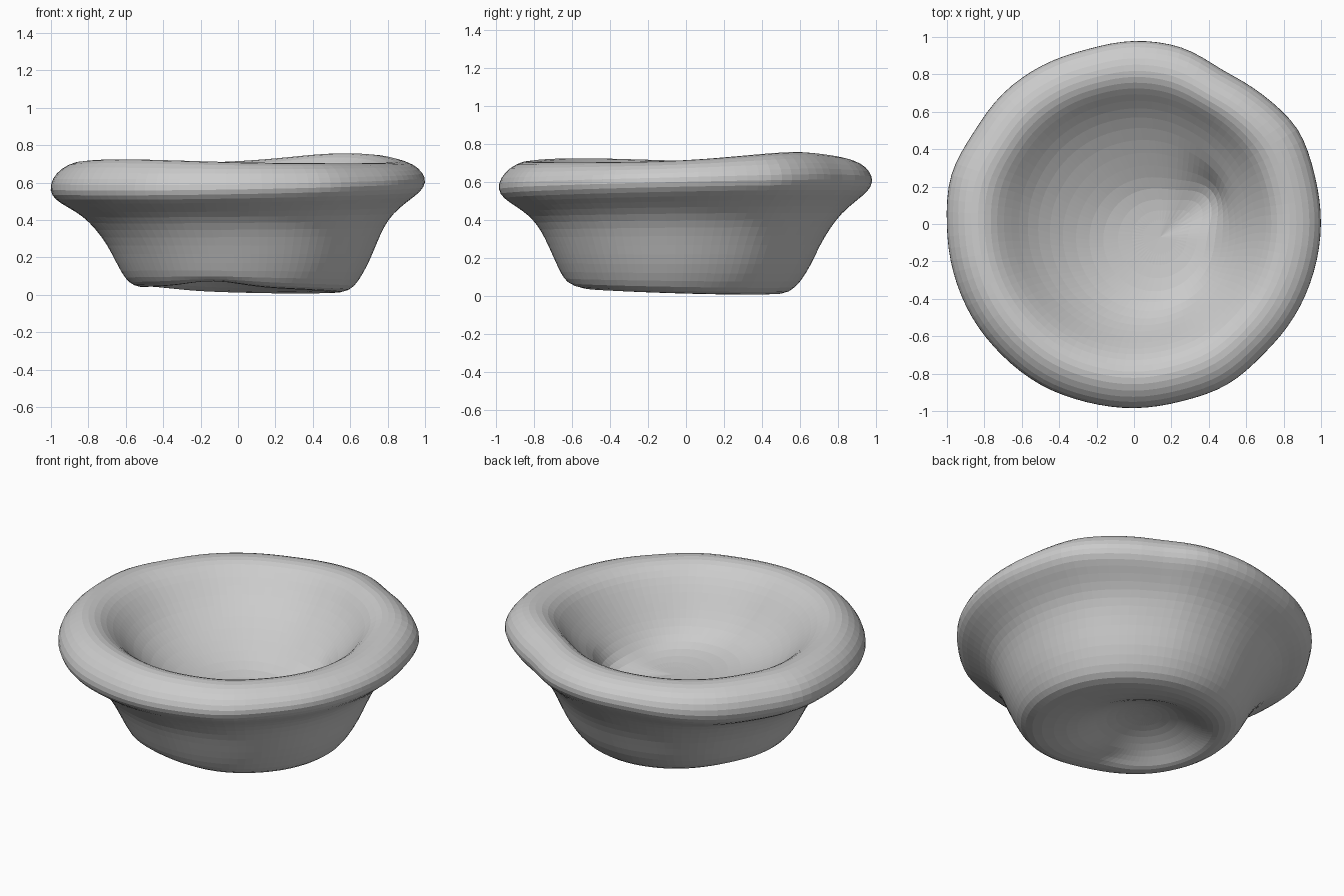
import bpy, bmesh
from math import sin, cos, pi, exp, radians

if "Cube" in bpy.data.objects:
    bpy.data.objects.remove(bpy.data.objects["Cube"])

SEG = 48

# Rim outline: radius every 15 degrees, counter-clockwise from +x
OUTLINE = [1.0, 1.0, 1.015, .975, .945, .98, .98, .965, .98, .99, .985, 1.015,
           1.0, 1.0, 1.0, .995, .995, .985, .985, .98, .995, .98, .99, .995]

# Profile from underside hollow, up the outer wall, over the rim, into the bowl:
# radius, height, centre x, centre y, tilt, outline weight
PROFILE = [
    (.10, .17, -.12, -.06, .00, 0), (.20, .15, -.11, -.06, .00, 0),
    (.30, .10, -.10, -.06, -.01, 0), (.39, .05, -.07, -.05, -.018, 0),
    (.50, .022, .01, -.03, -.02, .2), (.58, .035, .02, -.03, -.018, .2),
    (.625, .08, .02, -.02, -.01, .2), (.675, .17, .025, -.01, 0, .2),
    (.72, .27, .02, -.01, 0, .3), (.772, .36, .01, 0, .01, .4),
    (.83, .43, 0, 0, .01, .6), (.91, .49, 0, 0, .02, .8),
    (.98, .535, 0, 0, .025, 1), (1.01, .585, 0, 0, .028, 1),
    (.995, .635, 0, 0, .02, 1), (.945, .683, 0, 0, .012, 1),
    (.87, .708, 0, 0, 0, .9), (.80, .705, 0, 0, 0, .7),
    (.735, .675, 0, 0, 0, .5), (.67, .61, .01, 0, 0, .3),
    (.595, .53, .02, -.015, 0, .2), (.50, .45, .045, -.045, 0, .1),
    (.39, .38, .08, -.08, 0, 0), (.28, .325, .11, -.09, -.01, 0),
    (.14, .305, .14, -.07, -.005, 0),
]


def outline(a):
    t = a / (2 * pi) * 24
    i = int(t)
    f = t - i
    return OUTLINE[i % 24] * (1 - f) + OUTLINE[(i + 1) % 24] * f


def bump(a, deg, width):
    d = (a - radians(deg) + pi) % (2 * pi) - pi
    return exp(-(d / radians(width)) ** 2)


bm = bmesh.new()
rings = []
for n, (r, z, cx, cy, tilt, w) in enumerate(PROFILE):
    ring = []
    for k in range(SEG):
        a = 2 * pi * k / SEG
        rad = r * (1 + w * (outline(a) - 1))
        h = z + tilt * cos(a - radians(48))
        if 3 <= n <= 5:      # worn notches in the foot
            h += .03 * bump(a, 255, 22) + .012 * bump(a, 150, 25)
        if 11 <= n <= 13:    # sagging underside of the rim
            h -= .025 * bump(a, 140, 35)
        if n >= 14:          # two raised stretches of rim
            lift = min(1, (n - 13) / 3) if n < 18 else max(0, (22 - n) / 5)
            h += lift * (.055 * bump(a, 45, 36) + .022 * bump(a, 222, 42))
        if n >= 22:          # bowl floor drawn out into a corner pit
            rad += (.07, .10, .07)[n - 22] * bump(a, 38, 22)
            h -= .02 * bump(a, 38, 22)
        ring.append(bm.verts.new((cx + rad * cos(a), cy + rad * sin(a), h)))
    rings.append(ring)

# Skin between rings
for lo, hi in zip(rings, rings[1:]):
    for k in range(SEG):
        j = (k + 1) % SEG
        bm.faces.new((lo[k], lo[j], hi[j], hi[k]))

# Hollow top under the foot, and bowl floor
under = bm.verts.new((-.12, -.06, .175))
floor = bm.verts.new((.14, -.07, .302))
for k in range(SEG):
    j = (k + 1) % SEG
    bm.faces.new((rings[0][j], rings[0][k], under))
    bm.faces.new((rings[-1][k], rings[-1][j], floor))

# Rest on the ground
low = min(v.co.z for v in bm.verts)
for v in bm.verts:
    v.co.z -= low
bmesh.ops.recalc_face_normals(bm, faces=bm.faces)

me = bpy.data.meshes.new("bowl")
bm.to_mesh(me)
bm.free()
bowl = bpy.data.objects.new("bowl", me)
bpy.context.collection.objects.link(bowl)
mod = bowl.modifiers.new("soften", 'SUBSURF')
mod.levels = mod.render_levels = 1
